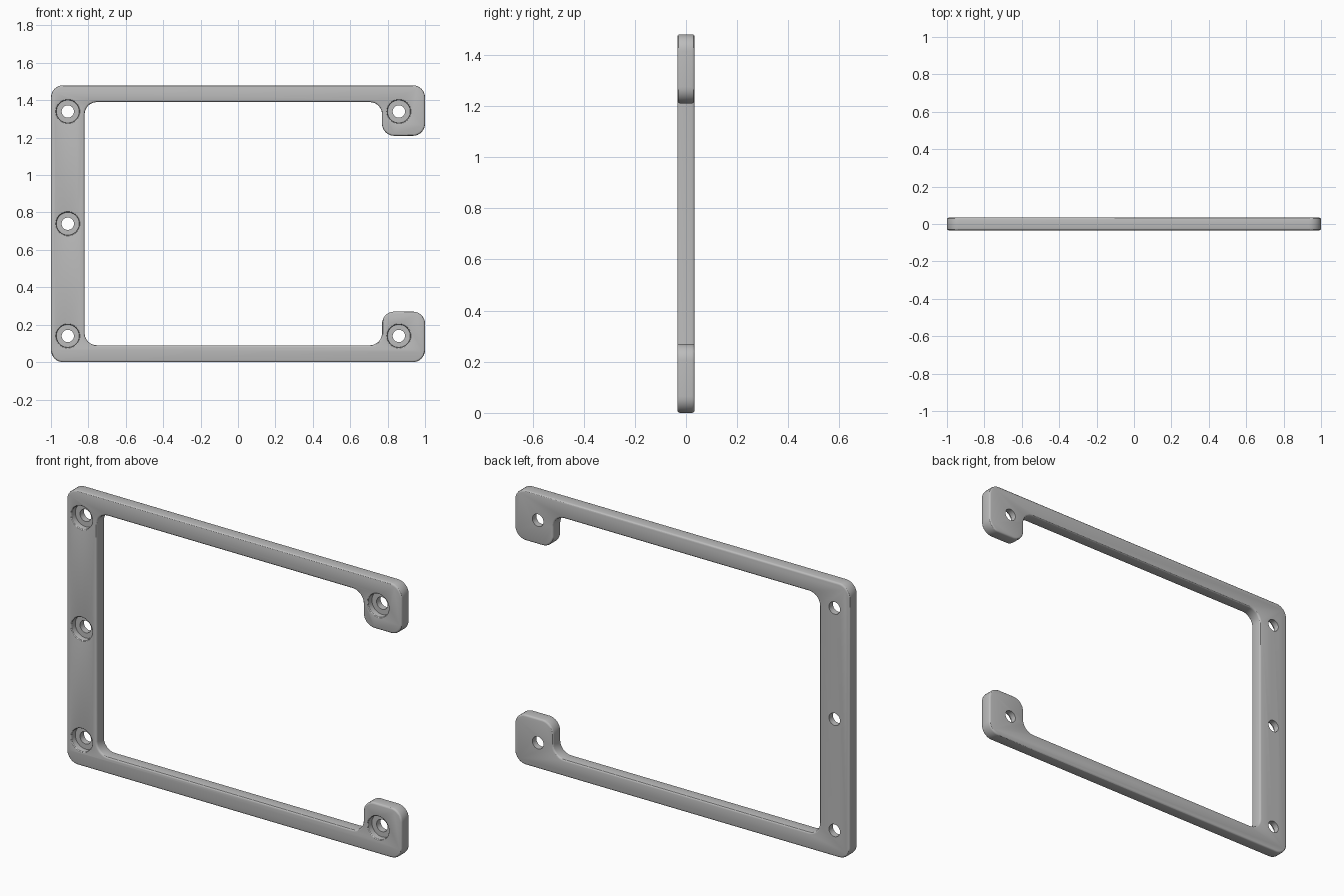
import bpy, bmesh, math
from mathutils import Vector

if "Cube" in bpy.data.objects:
    bpy.data.objects.remove(bpy.data.objects["Cube"], do_unlink=True)

HEIGHT, HALF_T, RADIUS = 1.48, 0.034, 0.065

grey = bpy.data.materials.new("plain grey")
grey.use_nodes = True
grey.diffuse_color = (0.5, 0.5, 0.5, 1)
grey.node_tree.nodes["Principled BSDF"].inputs["Base Color"].default_value = (0.5, 0.5, 0.5, 1)


def rounded(corners, radius, steps=8):
    """Replace every right-angled corner with an arc."""
    out = []
    for i, c in enumerate(corners):
        c = Vector(c)
        a = (Vector(corners[i - 1]) - c).normalized() * radius
        b = (Vector(corners[(i + 1) % len(corners)]) - c).normalized() * radius
        for k in range(steps + 1):
            t = k / steps * math.pi / 2
            out.append(c + a * (1 - math.sin(t)) + b * (1 - math.cos(t)))
    return out


def make_object(name, bm):
    bmesh.ops.recalc_face_normals(bm, faces=bm.faces)
    mesh = bpy.data.meshes.new(name)
    bm.to_mesh(mesh)
    bm.free()
    mesh.materials.append(grey)
    obj = bpy.data.objects.new(name, mesh)
    bpy.context.collection.objects.link(obj)
    return obj


# C-shaped frame outline: lower half, mirrored to the upper half
lower = [(-1, 0), (1, 0), (1, 0.27), (0.77, 0.27), (0.77, 0.09), (-0.82, 0.09)]
upper = [(x, HEIGHT - z) for x, z in reversed(lower)]
bm = bmesh.new()
face = bm.faces.new([bm.verts.new((p.x, -HALF_T, p.y)) for p in rounded(lower + upper, RADIUS)])
grown = bmesh.ops.extrude_face_region(bm, geom=[face])
bmesh.ops.translate(bm, vec=(0, 2 * HALF_T, 0),
                    verts=[g for g in grown["geom"] if isinstance(g, bmesh.types.BMVert)])
frame = make_object("bracket_frame", bm)

# Softened front and back rims
bevel = frame.modifiers.new("rim", "BEVEL")
bevel.width, bevel.segments = 0.01, 3
bevel.limit_method, bevel.angle_limit = "ANGLE", math.radians(40)

# Counterbored screw holes: lathed cutters with a rounded mouth
profile = [(0, -0.06), (0.07, -0.06), (0.07, -HALF_T), (0.065, -0.033), (0.062, -0.03),
           (0.061, -0.025), (0.061, 0), (0.033, 0), (0.033, 0.06), (0, 0.06)]
bm = bmesh.new()
SIDES = 40
for x, z in [(-0.91, 0.14), (-0.91, 0.74), (-0.91, 1.34), (0.86, 0.14), (0.86, 1.34)]:
    rings = []
    for r, y in profile:
        count = SIDES if r else 1
        rings.append([bm.verts.new((x + r * math.cos(math.tau * k / SIDES), y,
                                    z + r * math.sin(math.tau * k / SIDES))) for k in range(count)])
    for a, b in zip(rings, rings[1:]):
        for k in range(SIDES):
            n = (k + 1) % SIDES
            loop = [a[k % len(a)], a[n % len(a)], b[n % len(b)], b[k % len(b)]]
            bm.faces.new(list(dict.fromkeys(loop)))
cutter = make_object("screw_hole_cutter", bm)
cutter.hide_render = True
cut = frame.modifiers.new("holes", "BOOLEAN")
cut.operation, cut.solver, cut.object = "DIFFERENCE", "EXACT", cutter

# Bake the modifiers and drop the cutter
bpy.ops.object.select_all(action="DESELECT")
frame.select_set(True)
bpy.context.view_layer.objects.active = frame
for m in list(frame.modifiers):
    bpy.ops.object.modifier_apply(modifier=m.name)
bpy.data.objects.remove(cutter, do_unlink=True)
bpy.ops.object.shade_smooth_by_angle(angle=math.radians(30))
